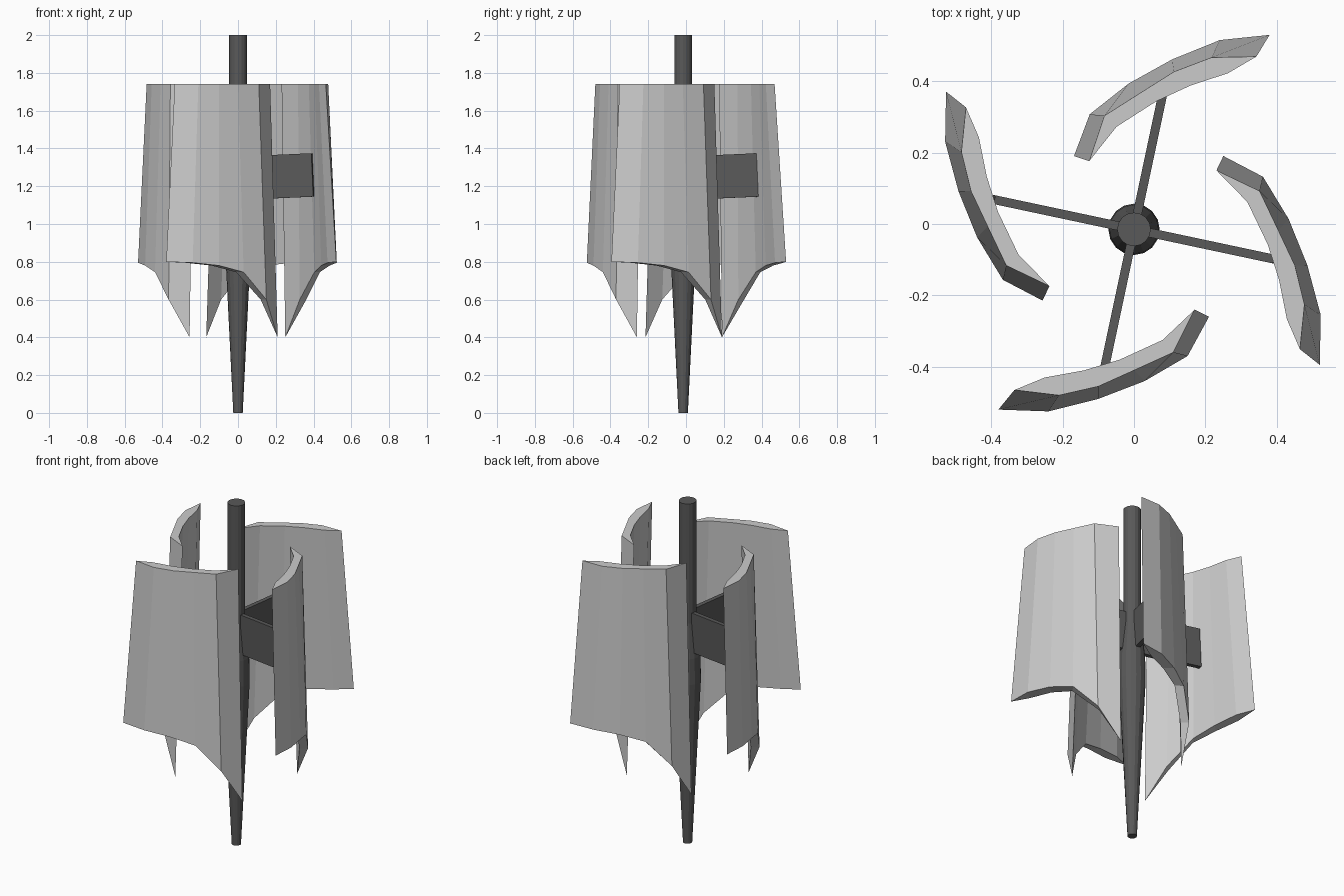
import bpy, bmesh
from math import radians, sin, cos, pi

cube = bpy.data.objects.get("Cube")
if cube:
    bpy.data.objects.remove(cube, do_unlink=True)


def material(name, value):
    m = bpy.data.materials.new(name)
    m.use_nodes = True
    color = (value, value, value, 1)
    m.diffuse_color = color
    m.node_tree.nodes["Principled BSDF"].inputs["Base Color"].default_value = color
    return m


light_grey = material("light grey", 0.6)
dark_grey = material("dark grey", 0.1)
CENTRE_Y = -0.015


def add_object(name, bm, mat, location, rotation=(0, 0, 0)):
    bmesh.ops.recalc_face_normals(bm, faces=bm.faces)
    mesh = bpy.data.meshes.new(name)
    bm.to_mesh(mesh)
    bm.free()
    mesh.materials.append(mat)
    obj = bpy.data.objects.new(name, mesh)
    obj.location = location
    obj.rotation_euler = [radians(a) for a in rotation]
    bpy.context.collection.objects.link(obj)
    return obj


# Shaft: tapered lathe with a bulge below the arms
def build_shaft(sides=16):
    profile = [(0.025, 0), (0.072, 0.95), (0.069, 1.1), (0.047, 1.3), (0.047, 2)]
    bm = bmesh.new()
    rings = [[bm.verts.new((r * cos(2 * pi * i / sides), r * sin(2 * pi * i / sides), z))
              for i in range(sides)] for r, z in profile]
    for low, high in zip(rings, rings[1:]):
        for i in range(sides):
            j = (i + 1) % sides
            bm.faces.new((low[i], low[j], high[j], high[i]))
    bm.faces.new(rings[0])
    bm.faces.new(rings[-1])
    add_object("shaft", bm, dark_grey, (0, CENTRE_Y, 0))


# Blade: lens-shaped section, flared downward, with a swept pointed lower edge
TOP = 1.74
OUTER_TOP = [(0.17, -0.24), (0.11, -0.36), (0, -0.41), (-0.1, -0.455), (-0.21, -0.48), (-0.335, -0.465)]
INNER_TOP = [(0.08, -0.325), (-0.04, -0.38), (-0.14, -0.41), (-0.25, -0.43)]
OUTER_LOW = [(0.21, -0.26), (0.15, -0.37), (0.03, -0.44), (-0.1, -0.49), (-0.24, -0.525), (-0.38, -0.52)]
LOW_Z = [0.4, 0.6, 0.745, 0.78, 0.795, 0.8]


def build_blade(name, angle, shift):
    bm = bmesh.new()
    outer_top = [bm.verts.new((x, y, TOP)) for x, y in OUTER_TOP]
    outer_low = [bm.verts.new((x, y, z)) for (x, y), z in zip(OUTER_LOW, LOW_Z)]
    # The inner wall leans by the same amount as the outer one
    inner_top, inner_low = [outer_top[0]], [outer_low[0]]
    for i, (x, y) in enumerate(INNER_TOP, 1):
        lean = outer_low[i].co - outer_top[i].co
        inner_top.append(bm.verts.new((x, y, TOP)))
        inner_low.append(bm.verts.new(inner_top[-1].co + lean))
    inner_top.append(outer_top[-1])
    inner_low.append(outer_low[-1])
    for i in range(len(outer_top) - 1):
        j = i + 1
        for a, b in ((outer_top, outer_low), (inner_top, inner_low),
                     (outer_top, inner_top), (outer_low, inner_low)):
            corners = dict.fromkeys((a[i], a[j], b[j], b[i]))
            bm.faces.new(list(corners))
    add_object(name, bm, light_grey, (*shift, 0), (0, 0, angle))


# Arm: flat upright plate from the shaft to a blade
def build_arm(name, yaw, length=0.405):
    bm = bmesh.new()
    bmesh.ops.create_cube(bm, size=1)
    for v in bm.verts:
        v.co.x = (v.co.x + 0.5) * length
        v.co.y *= 0.025
        v.co.z *= 0.23
    add_object(name, bm, dark_grey, (0, CENTRE_Y, 1.242), (0, -2.5, yaw))


build_shaft()
blades = [("front", 0, (0, 0)), ("left", 91, (-0.006, -0.024)),
          ("back", 188, (0.076, -0.038)), ("right", 271, (0, 0))]
for k, (side, angle, shift) in enumerate(blades):
    build_blade(side + "_blade", angle, shift)
    build_arm(side + "_arm", 90 * k - 102)
